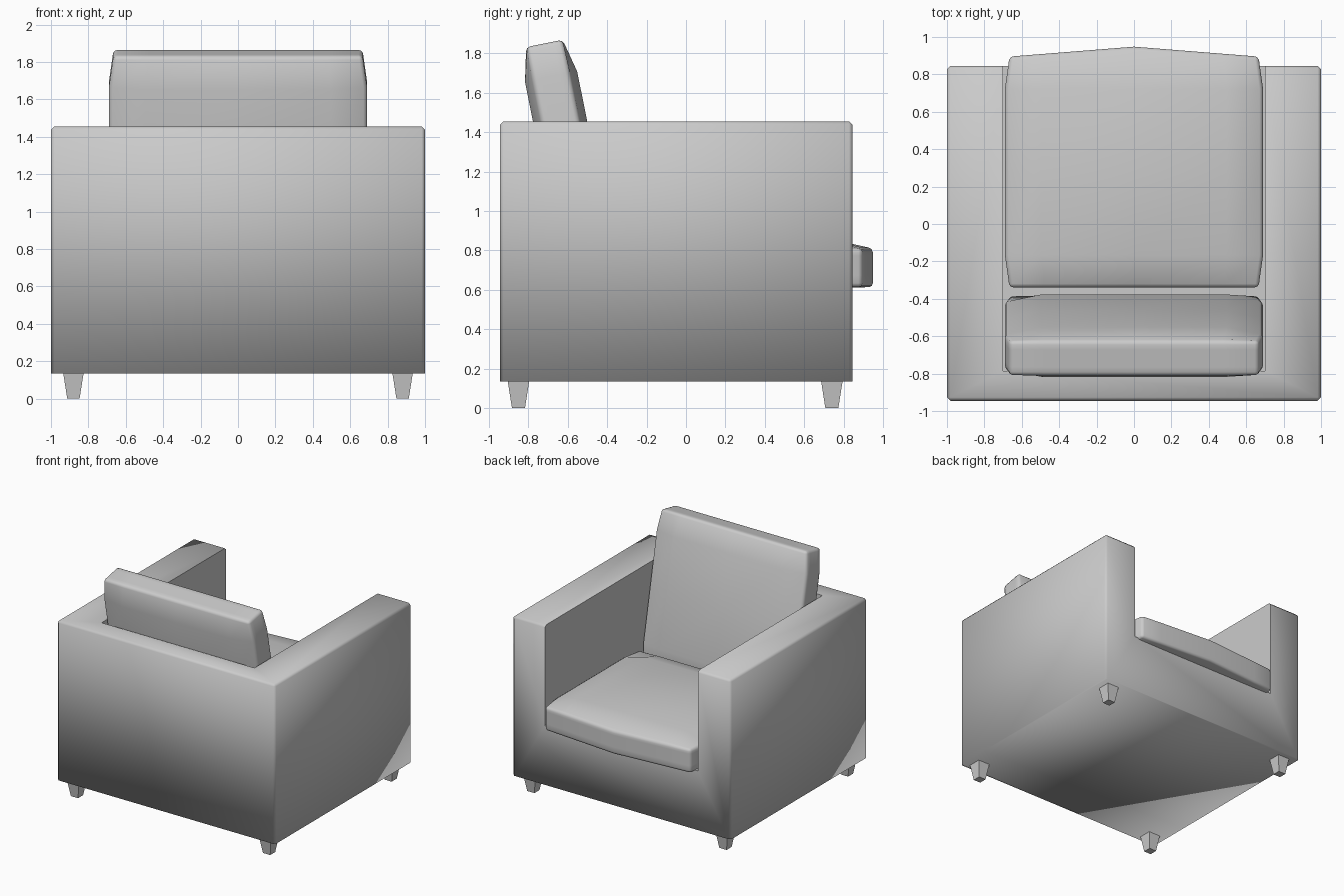
import bpy, bmesh
from math import radians

if "Cube" in bpy.data.objects:
    bpy.data.objects.remove(bpy.data.objects["Cube"])


def finish(name, bm, loc=(0, 0, 0), rot=(0, 0, 0), smooth=True):
    bmesh.ops.recalc_face_normals(bm, faces=bm.faces)
    mesh = bpy.data.meshes.new(name)
    for f in bm.faces:
        f.smooth = smooth
    bm.to_mesh(mesh)
    bm.free()
    ob = bpy.data.objects.new(name, mesh)
    ob.location, ob.rotation_euler = loc, rot
    bpy.context.collection.objects.link(ob)
    return ob


def box(lo, hi):
    bm = bmesh.new()
    bmesh.ops.create_cube(bm, size=2)
    for v in bm.verts:
        v.co = [lo[i] if v.co[i] < 0 else hi[i] for i in range(3)]
    return bm


def apply_modifier(ob, mod):
    bpy.context.view_layer.objects.active = ob
    bpy.ops.object.modifier_apply(modifier=mod.name)


# Upholstered frame: chamfered box with the seat well cut out
BOTTOM, TOP, FLOOR = 0.135, 1.455, 0.625
bm = box((-1, -0.945, BOTTOM), (1, 0.845, TOP))
edges = [e for e in bm.edges if any(v.co.z > 1 for v in e.verts)]
bmesh.ops.bevel(bm, geom=edges, offset=0.018, segments=1, affect='EDGES')
frame = finish("frame", bm)
well = finish("well_cutter", box((-0.7, -0.785, FLOOR), (0.7, 1.2, 1.8)), smooth=False)
cut = frame.modifiers.new("well", 'BOOLEAN')
cut.operation, cut.object, cut.solver = 'DIFFERENCE', well, 'EXACT'
apply_modifier(frame, cut)
bpy.data.objects.remove(well)

# Soft shading outside, crisp edges around the well
bm = bmesh.new()
bm.from_mesh(frame.data)
for f in bm.faces:
    f.smooth = True
for e in bm.edges:
    e.smooth = not all(abs(v.co.x) < 0.72 and v.co.y > -0.8 for v in e.verts)
bm.to_mesh(frame.data)
bm.free()


# Cushions: padded slabs whose rims thin out and corners pull in
def cushion(name, half, loc, tilt=0, bulge=0, rims=(0.7, 0.7)):
    bm = bmesh.new()
    bmesh.ops.create_cube(bm, size=2)
    bmesh.ops.subdivide_edges(bm, edges=bm.edges, cuts=3, use_grid_fill=True)
    for v in bm.verts:
        x, y, z = v.co
        side, end = abs(x) > 0.9, abs(y) > 0.9
        x, y = [c * 1.44 if 0.1 < abs(c) < 0.9 else c for c in (x, y)]
        if side or end:
            z *= rims[0] if z > 0 else rims[1]
        if y > 0.9:
            y += bulge * (1 - abs(x)) / half[1]
        if end:
            x *= 0.965
        v.co = (x * half[0], y * half[1], z * half[2])
    ob = finish(name, bm, loc, (radians(tilt), 0, 0))
    soft = ob.modifiers.new("soft_edges", 'BEVEL')
    soft.width, soft.segments = 0.02, 2
    soft.limit_method, soft.angle_limit = 'ANGLE', radians(50)
    apply_modifier(ob, soft)
    return ob


cushion("seat_cushion", (0.69, 0.617, 0.125), (0, 0.278, 0.735), bulge=0.053, rims=(0.6, 0.97))
cushion("back_cushion", (0.69, 0.615, 0.135), (0, -0.597, 1.247), tilt=101.4)


# Tapered square legs
for y, row in ((-0.85, "back"), (0.74, "front")):
    for x, side in ((-0.88, "left"), (0.88, "right")):
        bm = box((-0.055, -0.055, 0), (0.055, 0.055, BOTTOM + 0.005))
        for v in bm.verts:
            if v.co.z < 0.01:
                v.co.x *= 0.6
                v.co.y *= 0.6
        finish(f"{row}_{side}_leg", bm, (x, y, 0), smooth=False)
